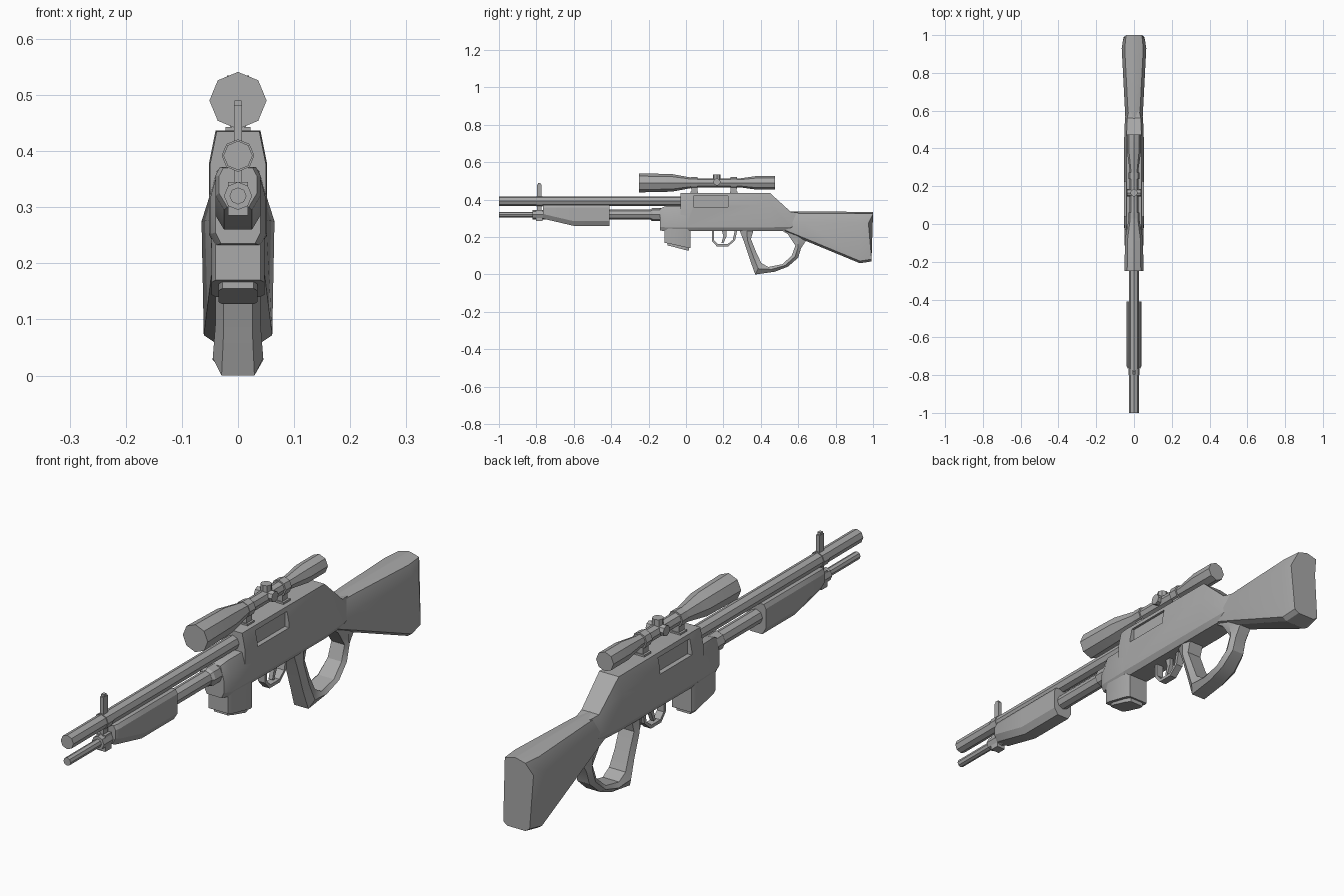
import bpy, bmesh, math
from mathutils import Vector

cube = bpy.data.objects.get("Cube")
if cube:
    bpy.data.objects.remove(cube, do_unlink=True)

grey = bpy.data.materials.new("plain grey")
grey.use_nodes = True
grey.diffuse_color = (0.4, 0.4, 0.4, 1)
grey.node_tree.nodes["Principled BSDF"].inputs["Base Color"].default_value = (0.4, 0.4, 0.4, 1)


def loft(name, rings, closed=False):
    """Skin a list of equal-length rings of points."""
    bm = bmesh.new()
    rows = [[bm.verts.new(p) for p in ring] for ring in rings]
    pairs = list(zip(rows, rows[1:]))
    if closed:
        pairs.append((rows[-1], rows[0]))
    else:
        bm.faces.new(rows[0])
        bm.faces.new(rows[-1])
    n = len(rows[0])
    for a, b in pairs:
        for i in range(n):
            j = (i + 1) % n
            bm.faces.new((a[i], a[j], b[j], b[i]))
    bmesh.ops.recalc_face_normals(bm, faces=bm.faces)
    mesh = bpy.data.meshes.new(name)
    bm.to_mesh(mesh)
    bm.free()
    mesh.materials.append(grey)
    obj = bpy.data.objects.new(name, mesh)
    bpy.context.collection.objects.link(obj)
    return obj


def turned(name, profile, centre, axis="Y", sides=8):
    """Round part along an axis; profile holds (position, radius)."""
    rings = []
    for t, r in profile:
        ring = []
        for k in range(sides):
            a = math.tau * k / sides
            u, v = r * math.cos(a), r * math.sin(a)
            p = {"X": (t, u, v), "Y": (u, t, v), "Z": (u, v, t)}[axis]
            ring.append(Vector(p) + Vector(centre))
        rings.append(ring)
    return loft(name, rings)


def box(name, x, y, z):
    return loft(name, [[(a, y[0], z[0]), (a, y[1], z[0]), (a, y[1], z[1]), (a, y[0], z[1])] for a in x])


def mirrored(half):
    """Complete a half outline, listed from top to bottom, across x = 0."""
    return half + [(-x, y, z) for x, y, z in reversed(half)]


def body(name, sections, top_in, top_drop, low_in, low_rise):
    """Chamfered body; sections hold (y, top, bottom, half width)."""
    return loft(name, [mirrored([(w - top_in, y, t), (w, y, t - top_drop),
                                 (w, y, b + low_rise), (w - low_in, y, b)])
                       for y, t, b, w in sections])


# Receiver with a recessed port on each side
receiver = body("receiver", [(-.03, .435, .235, .05), (0, .437, .232, .052), (.45, .435, .232, .052),
                             (.56, .335, .235, .048), (.6, .33, .24, .04)], .012, .06, .012, .02)
for side in (-1, 1):
    cutter = box("port_cutter", (side * .034, side * .09), (.04, .225), (.362, .42))
    cutter.hide_render = True
    cut = receiver.modifiers.new("port", "BOOLEAN")
    cut.object = cutter
    cut.solver = "EXACT"
    bpy.context.view_layer.objects.active = receiver
    bpy.ops.object.modifier_apply(modifier=cut.name)
    bpy.data.objects.remove(cutter, do_unlink=True)
body("receiver_front", [(-.14, .352, .235, .04), (-.11, .365, .232, .05), (0, .365, .232, .052)],
     .014, .05, .01, .02)

# Magazine and its floor plate
for name, y0, y1, top, low0, low1, w in (("magazine", -.115, .025, .25, .17, .14, .047),
                                         ("magazine_floor", -.1, .015, .18, .155, .127, .035)):
    loft(name, [[(x, y, top), (x, y, low), (-x, y, low), (-x, y, top)]
                for y, low, x in ((y0, low0, w - .007), (y0 + .02, low0 - .004, w),
                                  (y1 - .02, low1 + .004, w), (y1, low1, w - .007))])

# Stock with a slightly hollow butt
stock = loft("stock", [mirrored([(.004, y, t), (w - .016, y, t - .01), (w, y, t - .06),
                                 (w - .004, y, b + .012), (w - .022, y, b)])
                       for y, t, b, w in [(.53, .335, .225, .044), (.64, .337, .18, .05),
                                          (.93, .335, .06, .065), (1, .335, .07, .058)]])
for v in stock.data.vertices:
    if v.co.y > .99 and v.co.z < .32:
        v.co.y = .975 if v.co.z > .2 else .992

# Open grip: each step holds outer point, inner point, half width
steps = [((.285, .24), (.365, .25), .04), ((.31, .175), (.347, .19), .04),
         ((.345, .07), (.375, .12), .04), ((.37, 0), (.402, .062), .045),
         ((.475, .015), (.44, .04), .045), ((.545, .042), (.515, .055), .043),
         ((.6, .09), (.565, .1), .038), ((.615, .14), (.585, .155), .036),
         ((.645, .185), (.545, .215), .038), ((.66, .25), (.49, .25), .038)]
loft("grip_loop", [mirrored([(w * .65, *o), (w, (o[0] + i[0]) / 2, (o[1] + i[1]) / 2), (w * .75, *i)])
                   for o, i, w in steps])

# Trigger and guard
guard = [((.138, .24), (.15, .24)), ((.138, .18), (.15, .183)), ((.165, .15), (.17, .162)),
         ((.225, .15), (.222, .162)), ((.262, .182), (.25, .185)), ((.275, .24), (.262, .24))]
blade = [((.19, .24), (.215, .24)), ((.2, .205), (.217, .205)), ((.19, .17), (.2, .167))]
for name, path, w in (("trigger_guard", guard, .014), ("trigger", blade, .008)):
    loft(name, [[(w, *o), (w, *i), (-w, *i), (-w, *o)] for o, i in path])

# Barrel, lower tube and collars
turned("barrel", [(-1, .026), (0, .026)], (0, 0, .392))
turned("front_tube", [(-1, .015), (-.7, .015)], (0, 0, .32))
turned("rear_tube", [(-.45, .027), (-.12, .027)], (0, 0, .32))
turned("tube_collar", [(-.19, .028), (-.18, .035), (-.13, .035)], (0, 0, .32))
turned("front_collar", [(-.82, .025), (-.75, .025)], (0, 0, .32))

# Fore grip
body("fore_grip", [(-.765, .37, .3, .034), (-.75, .372, .295, .04), (-.6, .372, .26, .04),
                   (-.41, .372, .26, .04)], .008, .015, .015, .025)

# Front sight
box("front_sight_post", (-.007, .007), (-.797, -.772), (.29, .482))
box("front_sight_tip", (-.006, .006), (-.792, -.777), (.48, .49))
box("front_sight_clamp", (-.018, .018), (-.802, -.767), (.285, .345))
turned("barrel_band", [(-.8, .029), (-.768, .029)], (0, 0, .392))

# Scope with turrets and mounts
axis_z = .49
turned("scope", [(-.25, .051), (-.075, .047), (.05, .024), (.29, .024), (.375, .036), (.475, .036)],
       (0, 0, axis_z))
turned("scope_side_turret", [(-.036, .02), (.036, .02)], (0, .165, axis_z + .005), "X")
turned("scope_top_turret", [(0, .02), (.045, .02)], (0, .165, axis_z), "Z")
for label, y in (("front", .045), ("rear", .255)):
    turned(label + "_scope_ring", [(y - .017, .03), (y + .017, .03)], (0, 0, axis_z))
    box(label + "_scope_mount", (-.014, .014), (y - .016, y + .016), (.43, .48))
    box(label + "_mount_foot", (-.022, .022), (y - .02, y + .02), (.43, .443))

# Crisp edges, soft shading across shallow bends
bpy.ops.object.select_all(action="DESELECT")
for obj in bpy.context.scene.objects:
    if obj.type == "MESH":
        obj.select_set(True)
        bpy.context.view_layer.objects.active = obj
bpy.ops.object.shade_smooth_by_angle(angle=math.radians(25))
